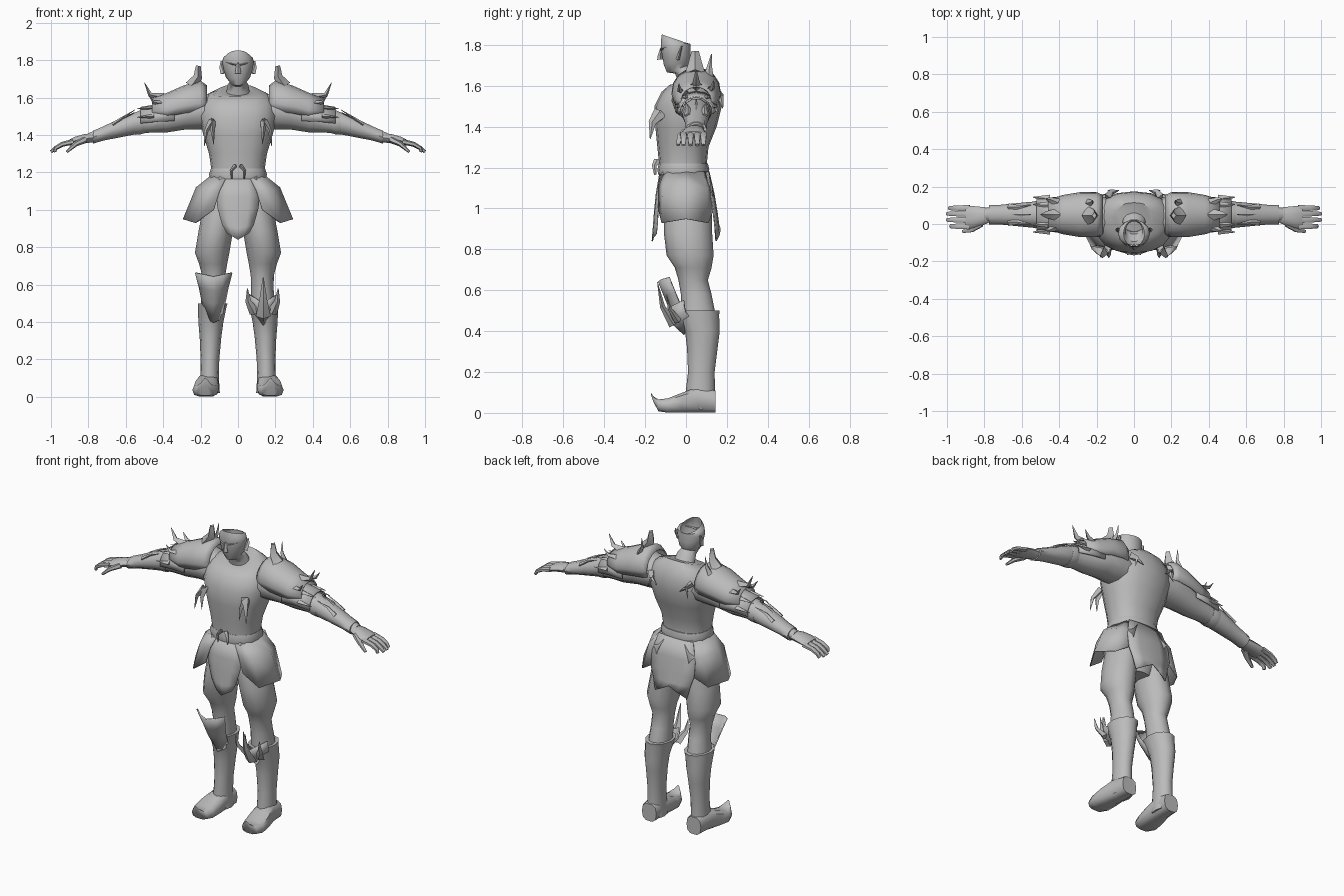
import bpy, bmesh, math
from mathutils import Vector as V

grey = bpy.data.materials.new("plain grey")
grey.diffuse_color = (0.5, 0.5, 0.5, 1)


def finish(name, bm, mirror, angle=50, thick=0):
    bmesh.ops.recalc_face_normals(bm, faces=bm.faces)
    me = bpy.data.meshes.new(name)
    bm.to_mesh(me)
    bm.free()
    ob = bpy.data.objects.new(name, me)
    bpy.context.collection.objects.link(ob)
    me.materials.append(grey)
    bpy.ops.object.select_all(action='DESELECT')
    ob.select_set(True)
    bpy.context.view_layer.objects.active = ob
    bpy.ops.object.shade_smooth_by_angle(angle=math.radians(angle))
    if thick:
        ob.modifiers.new("thickness", 'SOLIDIFY').thickness = thick
    if mirror:
        ob.modifiers.new("mirror", 'MIRROR').use_mirror_merge = False
    return ob


def loft(name, groups, mirror=False, closed=True, caps=(True, True), angle=50, thick=0):
    """Skin one or more stacks of point rows."""
    bm = bmesh.new()
    for rows in groups:
        vs = [[bm.verts.new(p) for p in row] for row in rows]
        n = len(vs[0])
        for a, b in zip(vs, vs[1:]):
            for i in range(n if closed else n - 1):
                j = (i + 1) % n
                bm.faces.new((a[i], a[j], b[j], b[i]))
        if closed and caps[0]:
            bm.faces.new(vs[0])
        if closed and caps[1]:
            bm.faces.new(vs[-1])
    return finish(name, bm, mirror, angle, thick)


def ring(axis, c, ra, rb, n=12, tilt=0, p=1, arc=None):
    """Oval across an axis; arc gives an open part of it in degrees."""
    pts = []
    for i in range(n):
        t = math.radians(arc[0] + (arc[1] - arc[0]) * i / (n - 1)) if arc else math.tau * i / n
        a, b = (math.copysign(abs(f(t)) ** p, f(t)) for f in (math.cos, math.sin))
        o = {'x': (0, ra * a, rb * b), 'y': (ra * a, 0, rb * b), 'z': (ra * a, rb * b, tilt * b)}[axis]
        pts.append(V(c) + V(o))
    return pts


def spikes(name, items, mirror=True, sides=4, flat=0.6, ref=(0, 1, 0)):
    """Tapered bent prongs: each item is (path, start radius, end radius)."""
    groups = []
    for path, r0, r1 in items:
        path = [V(p) for p in path]
        rows = []
        for k, p in enumerate(path):
            d = (path[min(k + 1, len(path) - 1)] - path[max(k - 1, 0)]).normalized()
            u = d.cross(V(ref)).normalized()
            w = d.cross(u)
            r = r0 + (r1 - r0) * k / (len(path) - 1)
            rows.append([p + u * r * flat * math.cos(math.tau * i / sides)
                         + w * r * math.sin(math.tau * i / sides) for i in range(sides)])
        groups.append(rows)
    return loft(name, groups, mirror)


def upright(name, data, mirror=False, n=12, p=1, caps=(True, True)):
    """Stack of level ovals: z, x, y, x radius, y radius, tilt."""
    return loft(name, [[ring('z', (x, y, z), rx, ry, n, t, p) for z, x, y, rx, ry, t in data]], mirror, caps=caps)


def along_x(name, data, n=10, arc=None, caps=(True, True), thick=0):
    """Ovals strung sideways: x, y, z, y radius, z radius."""
    return loft(name, [[ring('x', (x, y, z), ry, rz, n, arc=arc) for x, y, z, ry, rz in data]],
                True, closed=not arc, caps=caps, thick=thick)


# Torso from hips to collar
upright("torso", [(.88, 0, .01, .08, .08, 0), (1.0, 0, .01, .14, .11, 0), (1.12, 0, -.01, .15, .12, 0),
                  (1.2, 0, -.015, .14, .115, 0), (1.3, 0, -.015, .155, .125, 0), (1.4, 0, 0, .185, .15, 0),
                  (1.5, 0, .01, .21, .165, 0), (1.57, 0, .025, .2, .145, 0), (1.62, 0, .035, .16, .115, .015),
                  (1.64, 0, .035, .1, .08, .03)], n=16, p=.85)
# Belt and buckle
upright("belt", [(1.165, 0, -.013, .15, .123, 0), (1.19, 0, -.013, .155, .127, 0), (1.22, 0, -.013, .145, .12, 0)],
        n=16, p=.85)
spikes("buckle", [([(.015, -.14, 1.235), (.035, -.155, 1.21), (.033, -.15, 1.165)], .018, .006)])

# Neck and open-topped head
upright("head", [(1.57, 0, .04, .09, .075, 0), (1.63, 0, .015, .062, .058, 0), (1.67, 0, -.01, .055, .045, .01),
                 (1.683, 0, -.04, .045, .055, .018), (1.71, 0, -.044, .066, .066, .008),
                 (1.75, 0, -.047, .077, .072, 0), (1.79, 0, -.05, .085, .074, 0),
                 (1.815, 0, -.05, .078, .074, -.01), (1.828, 0, -.05, .056, .07, -.024)],
        n=14, caps=(True, False))
spikes("nose", [([(0, -.118, 1.785), (0, -.126, 1.75), (0, -.125, 1.728)], .008, .018)], False, flat=.9, ref=(1, 0, 0))
spikes("ear", [([(.076, -.04, 1.73), (.088, -.03, 1.765), (.086, -.02, 1.795)], .018, .006)], flat=.5, ref=(1, 0, 0))
spikes("brow", [([(.01, -.12, 1.775), (.04, -.112, 1.782), (.065, -.09, 1.79)], .009, .004)])

# Arms, bracers and hands
along_x("arm", [(.12, .04, 1.52, .1, .09), (.2, .04, 1.53, .11, .105), (.28, .045, 1.515, .1, .09),
                (.38, .05, 1.485, .08, .075), (.46, .05, 1.47, .065, .06), (.54, .05, 1.46, .065, .055),
                (.64, .05, 1.43, .055, .045), (.8, .05, 1.385, .035, .026)])
along_x("bracer", [(.53, .05, 1.467, .066, .062), (.56, .05, 1.46, .068, .062), (.64, .05, 1.435, .06, .052),
                   (.72, .05, 1.408, .052, .04), (.775, .05, 1.388, .052, .036)])
along_x("elbow_band", [(.5, .05, 1.472, .07, .066), (.525, .05, 1.467, .073, .068), (.55, .05, 1.46, .068, .062)])
spikes("bracer_spike", [([(.67, y, 1.455), (.62, y, 1.49), (.55, y + (y - .05) * .3, z)], .02, .002)
                        for y, z in ((.05, 1.535), (.09, 1.52), (.01, 1.52))])
along_x("palm", [(.76, .05, 1.387, .036, .026), (.82, .04, 1.38, .052, .026), (.87, .037, 1.37, .06, .022),
                 (.9, .037, 1.36, .06, .017)])
spikes("fingers", [([(.88, y, 1.364), (.94, y, 1.35), (.975, y, 1.33), (1 - d, y, 1.31)], .019, .011)
                   for y, d in ((-.012, .02), (.022, 0), (.055, 0), (.085, .012))], sides=6, flat=.8)
spikes("thumb", [([(.82, .005, 1.375), (.87, -.03, 1.35), (.915, -.04, 1.31)], .024, .009)], sides=6, flat=.8)

# Layered shoulder armour
along_x("shoulder_plate", [(.165, .05, 1.57, .105, .095), (.2, .05, 1.575, .12, .115), (.29, .05, 1.56, .12, .105),
                           (.38, .05, 1.535, .105, .09), (.46, .05, 1.53, .08, .07)],
        n=11, arc=(-25, 205), thick=.008)
along_x("upper_arm_plate", [(.34, .05, 1.49, .105, .085), (.43, .05, 1.485, .095, .08), (.52, .05, 1.475, .085, .075)],
        n=9, arc=(-10, 190), thick=.008)
spikes("shoulder_spike", [
    ([(.25, .045, 1.66), (.215, .045, 1.71), (.212, .045, 1.77)], .05, .018),
    ([(.25, .11, 1.64), (.225, .115, 1.69), (.22, .125, 1.755)], .025, .002),
    ([(.4, .05, 1.6), (.47, .05, 1.615), (.5, .05, 1.68)], .035, .002),
    ([(.4, .11, 1.58), (.45, .13, 1.59), (.475, .135, 1.625)], .025, .002),
    ([(.4, -.01, 1.57), (.45, -.03, 1.575), (.475, -.035, 1.61)], .025, .002)], flat=.7)
spikes("cuff_point", [([(.45, y, z), (.54, y + (y - .05) * .1, z - .005)], .022, .002)
                      for y, z in ((-.035, 1.5), (0, 1.545), (.1, 1.545), (.135, 1.5))])
# Fangs on chest and shoulder blades
spikes("chest_fang", [([(.14, -.125, 1.47), (x0, -.165, 1.42), (x1, -.175, z)], .035, .002)
                      for x0, x1, z in ((.17, .18, 1.34), (.135, .13, 1.35))])
spikes("back_fang", [([(.14, .14, 1.57), (.12, .17, 1.55), (x, .18, z)], .03, .002)
                     for x, z in ((.08, 1.52), (.14, 1.49))])


# Skirt panels
def flap(name, rows):
    return loft(name, [[[(w * s, y * (1 - .12 * s * s), z + lift * abs(s)) for s in (-1, -.5, 0, .5, 1)]
                        for z, w, y, lift in rows]], closed=False, thick=.006)


flap("front_flap", [(1.18, .1, -.13, 0), (1.07, .115, -.148, 0), (.98, .11, -.157, .03),
                    (.9, .085, -.163, .02), (.84, .06, -.168, .035)])
flap("back_flap", [(1.18, .12, .115, 0), (1.07, .15, .14, 0), (.98, .15, .155, 0),
                   (.92, .13, .163, 0), (.9, .11, .17, -.06)])
loft("side_flap", [[
    [(.06, -.125, 1.18), (.125, -.09, 1.18), (.15, 0, 1.18), (.125, .08, 1.18), (.06, .11, 1.18)],
    [(.1, -.138, 1.1), (.185, -.115, 1.1), (.225, 0, 1.12), (.185, .105, 1.1), (.1, .13, 1.1)],
    [(.13, -.138, 1.0), (.23, -.12, .93), (.295, 0, .95), (.23, .11, .93), (.13, .135, .99)]]],
    True, closed=False, thick=.006)

# Legs and tall boots
upright("leg", [(1.08, .085, .01, .08, .1, 0), (.98, .1, .01, .093, .118, 0), (.88, .12, .01, .092, .118, 0),
                (.77, .138, .02, .092, .115, 0), (.71, .133, .035, .075, .09, 0), (.65, .13, .035, .062, .072, 0),
                (.58, .13, .05, .06, .075, 0), (.48, .135, .06, .065, .085, 0)], True)
upright("boot", [(.5, .135, .06, .08, .105, 0), (.48, .138, .062, .076, .1, 0), (.4, .145, .08, .067, .085, 0),
                 (.32, .147, .08, .058, .075, 0), (.2, .15, .075, .05, .065, 0), (.1, .152, .07, .05, .072, 0),
                 (.02, .152, .07, .055, .072, 0)], True)
foot = [(.145, .155, .055, .05, .055), (.06, .158, .065, .056, .065), (-.02, .168, .05, .068, .05),
        (-.09, .174, .036, .07, .036), (-.135, .174, .037, .052, .03), (-.16, .174, .068, .025, .014),
        (-.172, .174, .096, .006, .004)]
loft("foot", [[ring('y', (x, y, z), rx, rz, 10, p=.7) for y, x, z, rx, rz in foot]], True)

# Plain guard on one knee
loft("knee_plate", [[[(-.13 + w * s, y + .05 * s * s, z + .02 * abs(s)) for s in (-1, -.5, 0, .5, 1)]
                     for z, w, y in ((.645, .095, -.13), (.57, .075, -.1), (.5, .06, -.07), (.4, .035, -.01))]],
     closed=False, thick=.008)
# Clawed guard on the other knee
loft("claw_base", [[[(.135 + w * s, y + .07 * s * s, z + .05 * abs(s)) for s in (-1, -.5, 0, .5, 1)]
                    for z, w, y in ((.5, .085, -.085), (.44, .08, -.075), (.38, .04, -.01))]],
     closed=False, thick=.01)
spikes("knee_claw", [([(.135, -.06, .43), (.135, -.115, .52), (.135, -.14, .64)], .04, .002),
                     ([(.18, -.04, .45), (.21, -.08, .51), (.215, -.095, .58)], .03, .002),
                     ([(.09, -.04, .45), (.055, -.08, .51), (.05, -.095, .58)], .03, .002)], False, ref=(1, 0, 0))
